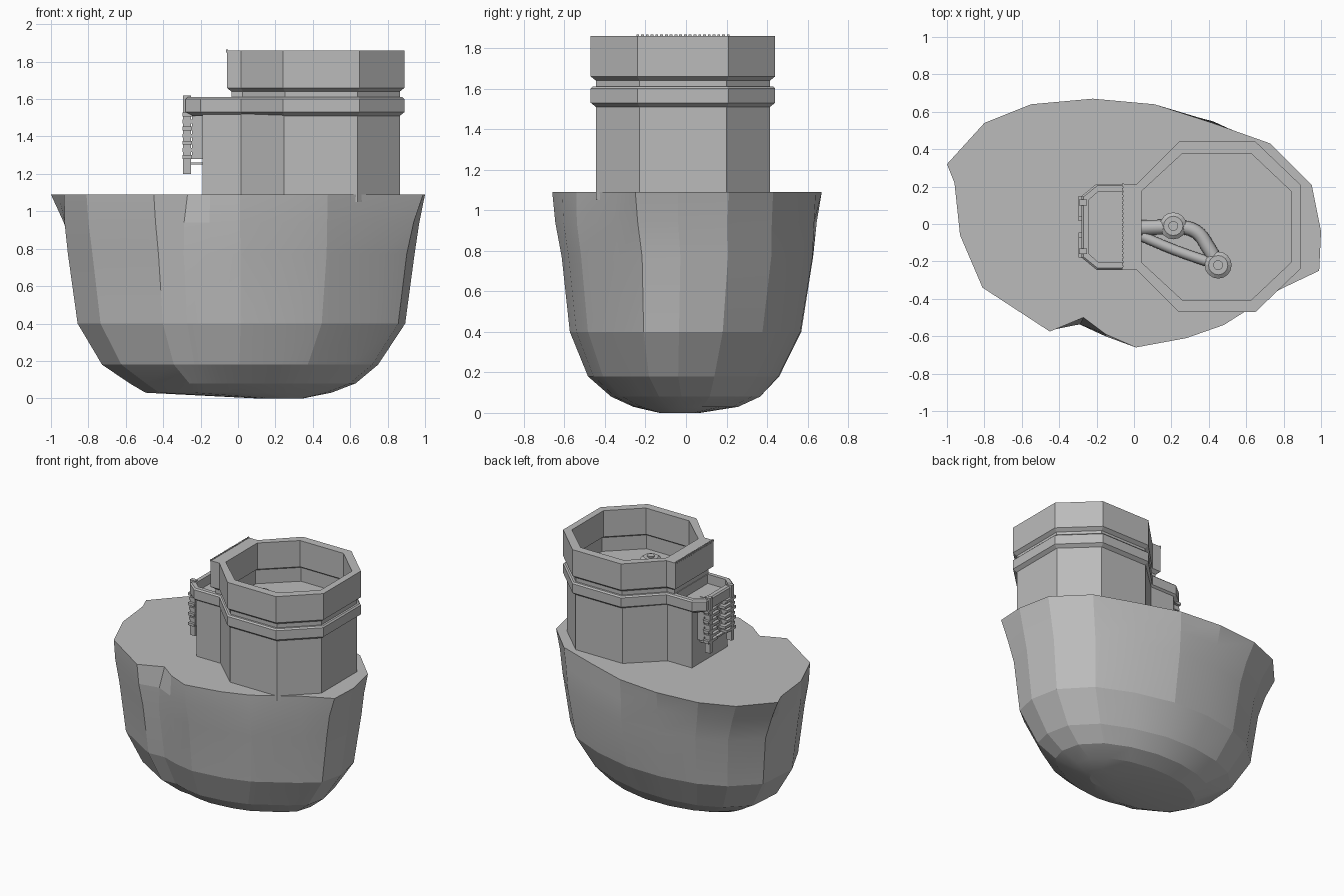
import bpy
import bmesh
from math import atan2, cos, sin, radians
from mathutils import Vector

if "Cube" in bpy.data.objects:
    bpy.data.objects.remove(bpy.data.objects["Cube"])

grey = bpy.data.materials.new("stone_grey")
grey.use_nodes = True
grey.diffuse_color = (0.5, 0.5, 0.5, 1)
grey.node_tree.nodes["Principled BSDF"].inputs["Base Color"].default_value = (0.5, 0.5, 0.5, 1)

MID_Y = -0.015


def link(name, data):
    obj = bpy.data.objects.new(name, data)
    bpy.context.collection.objects.link(obj)
    data.materials.append(grey)
    return obj


def loft(name, rings):
    """Solid skin through rings of 3D points, capped at both ends."""
    bm = bmesh.new()
    rows = [[bm.verts.new(p) for p in ring] for ring in rings]
    for low, high in zip(rows, rows[1:]):
        for i in range(len(low)):
            j = (i + 1) % len(low)
            bm.faces.new((low[i], low[j], high[j], high[i]))
    bm.faces.new(rows[0][::-1])
    bm.faces.new(rows[-1])
    bmesh.ops.recalc_face_normals(bm, faces=bm.faces)
    mesh = bpy.data.meshes.new(name)
    bm.to_mesh(mesh)
    bm.free()
    return link(name, mesh)


def mirrored(half):
    """Closed counter-clockwise outline from its +y half."""
    return [(x, MID_Y + h) for x, h in half] + [(x, MID_Y - h) for x, h in reversed(half)]


def grown(outline, d):
    """Offset an outline outwards by d."""
    pts = [Vector(p) for p in outline]
    out = []
    for i, p in enumerate(pts):
        a = (p - pts[i - 1]).normalized()
        b = (pts[(i + 1) % len(pts)] - p).normalized()
        n1, n2 = Vector((a.y, -a.x)), Vector((b.y, -b.x))
        out.append(p + (n1 + n2) * d / (1 + n1.dot(n2)))
    return out


def wall(name, outline, profile):
    """Stack an outline along a profile of (height, offset)."""
    return loft(name, [[(x, y, z) for x, y in grown(outline, d)] for z, d in profile])


def box(name, x, y, z):
    outline = [(x[0], y[0]), (x[1], y[0]), (x[1], y[1]), (x[0], y[1])]
    return wall(name, outline, [(z[0], 0), (z[1], 0)])


def cut(target, outline, profile):
    cutter = wall("cutter", outline, profile)
    cutter.hide_render = True
    mod = target.modifiers.new("pocket", "BOOLEAN")
    mod.operation = "DIFFERENCE"
    mod.solver = "EXACT"
    mod.object = cutter
    bpy.context.view_layer.objects.active = target
    bpy.ops.object.modifier_apply(modifier=mod.name)
    bpy.data.objects.remove(cutter)


# Floating rock: flat irregular top, rounder and smaller towards the bottom
TOP = [(1, -.04), (.95, .21), (.73, .43), (.42, .54), (.11, .64), (-.22, .67),
       (-.55, .64), (-.8, .54), (-1, .32), (-.96, .22), (-.93, -.06), (-.81, -.34),
       (-.45, -.575), (-.27, -.5), (-.15, -.59), (.01, -.66), (.28, -.61), (.48, -.54),
       (.78, -.35), (.99, -.25)]
# height, centre x, centre y, half length, half width, roundness
LEVELS = [(0, .22, -.03, .13, .1, 1), (.03, 0, 0, .5, .26, .9), (.08, .02, 0, .61, .37, .8),
          (.18, 0, -.01, .75, .475, .6), (.4, .005, 0, .89, .575, .6),
          (.77, .005, .01, .94, .625, .65), (.94, 0, 0, .97, .648, .4), (1.09, 0, 0, 1, .665, 0)]


def rock_ring(z, cx, cy, rx, ry, k):
    ring = []
    for x, y in TOP:
        v = y / .665
        t = atan2(v, x)
        ring.append((cx + rx * (x * (1 - k) + cos(t) * k),
                     cy + ry * (v * (1 - k) + sin(t) * k), z))
    return ring


rock = loft("rock", [rock_ring(*level) for level in LEVELS])
bpy.context.view_layer.objects.active = rock
rock.select_set(True)
bpy.ops.object.shade_smooth_by_angle(angle=radians(12))
rock.select_set(False)

# Tower: lower walls, chamfered band around tower and bay, upper parapet
octagon = [(.89, .225), (.65, .455), (.24, .455), (.015, .23)]
body = mirrored([(.865, .215), (.64, .43), (.245, .43), (.015, .215), (-.19, .215)])
wall("tower_body", body, [(1.05, 0), (1.53, 0)])

band = wall("tower_band", mirrored(octagon + [(-.2, .23), (-.28, .165)]),
            [(1.51, -.025), (1.53, 0), (1.6, 0), (1.61, -.01)])
parapet = wall("tower_parapet", mirrored(octagon + [(-.06, .23)]),
               [(1.6, -.025), (1.64, -.025), (1.66, 0), (1.86, 0)])

# Hollow insides of the tower, slightly wider below the parapet, and of the bay
room = mirrored([(.84, .19), (.625, .393), (.26, .393), (.04, .19)])
cut(band, room, [(1.54, .02), (2, .02)])
cut(parapet, room, [(1.4, .02), (1.645, .02), (1.66, 0), (2, 0)])
cut(band, mirrored([(-.04, .19), (-.19, .19), (-.24, .145)]), [(1.54, 0), (2, 0)])

# Row of studs along the inner parapet edge
for i in range(20):
    y = -.238 + i * .0235
    box("rim_stud", (-.064, -.054), (y - .007, y + .007), (1.85, 1.866))

# Bay front: backing panel, sill and two jagged slatted shutters
box("bay_panel", (-.245, -.18), (-.16, .13), (1.28, 1.52))
box("bay_sill", (-.25, -.18), (-.13, .1), (1.25, 1.262))
box("bay_hatch", (-.155, -.12), (-.025, .005), (1.54, 1.544))
for side in (-1, 1):
    def span(a, b):
        return sorted((MID_Y + side * a, MID_Y + side * b))
    box("shutter_post", (-.295, -.25), span(.115, .145), (1.2, 1.62))
    box("shutter_rail", (-.275, -.25), span(.06, .08), (1.28, 1.54))
    for i in range(7):
        z = 1.28 + i * .038
        inner, outer = (.03, .15) if i % 2 else (.055, .165)
        box("shutter_slat", (-.297, -.247), span(inner, outer), (z, z + .02))

# Bent pipes with ringed round caps on the tower floor
FLOOR = 1.54


def pipe(name, points, radius):
    curve = bpy.data.curves.new(name, "CURVE")
    curve.dimensions = "3D"
    curve.bevel_depth = radius
    curve.bevel_resolution = 2
    curve.resolution_u = 5
    curve.use_fill_caps = True
    spline = curve.splines.new("BEZIER")
    spline.bezier_points.add(len(points) - 1)
    for bp, (x, y) in zip(spline.bezier_points, points):
        bp.co = (x, y, FLOOR + .03)
        bp.handle_left_type = bp.handle_right_type = "AUTO"
    link(name, curve)


pipe("short_pipe", [(.04, -.02), (.2, -.015)], .04)
pipe("bent_pipe", [(.2, -.01), (.33, -.04), (.4, -.13), (.45, -.22)], .038)
pipe("long_pipe", [(.04, -.065), (.22, -.14), (.45, -.22)], .028)
for x, y in ((.21, -.01), (.45, -.22)):
    ring = [(x + .072 * cos(i * .3927), y + .072 * sin(i * .3927)) for i in range(16)]
    wall("pipe_cap", ring, [(FLOOR - .01, 0), (FLOOR + .055, 0), (FLOOR + .07, -.02),
                            (FLOOR + .07, -.045), (FLOOR + .08, -.045)])
